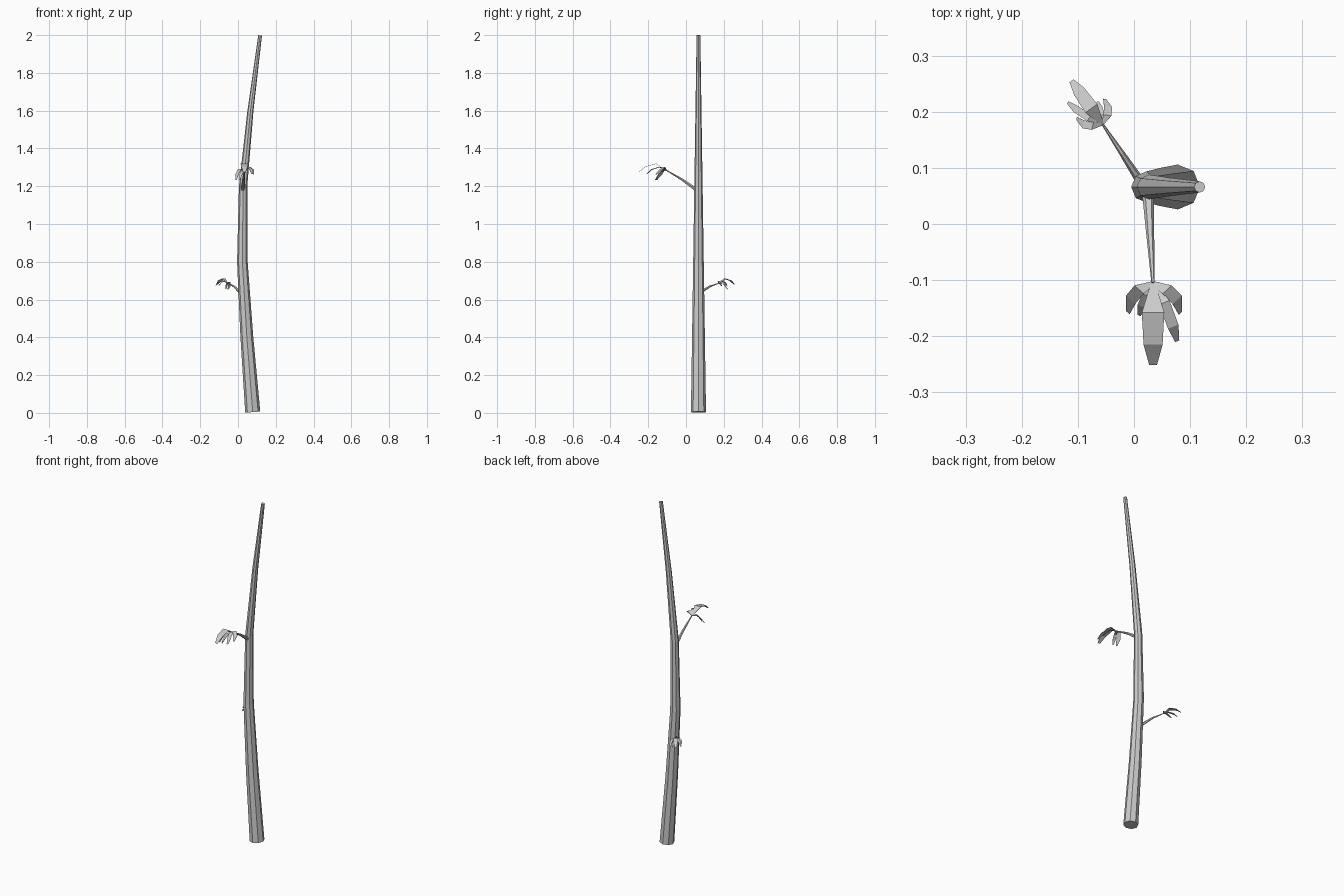
import bpy, bmesh, math
from mathutils import Vector, Matrix

if "Cube" in bpy.data.objects:
    bpy.data.objects.remove(bpy.data.objects["Cube"])


def finish(bm, name):
    me = bpy.data.meshes.new(name)
    bm.to_mesh(me)
    bm.free()
    ob = bpy.data.objects.new(name, me)
    bpy.context.collection.objects.link(ob)
    return ob


def tube(name, pts, radii, sides):
    """Tapered, capped tube whose rings stand square to the path."""
    bm = bmesh.new()
    pts = [Vector(p) for p in pts]
    rings = []
    for i, (p, r) in enumerate(zip(pts, radii)):
        t = (pts[min(i + 1, len(pts) - 1)] - pts[max(i - 1, 0)]).normalized()
        ref = Vector((0, 1, 0)) if abs(t.z) > 0.9 else Vector((0, 0, 1))
        u = ref.cross(t).normalized()
        v = t.cross(u)
        rings.append([bm.verts.new(p + r * (math.cos(a) * u + math.sin(a) * v))
                      for a in (2 * math.pi * k / sides for k in range(sides))])
    for a, b in zip(rings, rings[1:]):
        for k in range(sides):
            n = (k + 1) % sides
            bm.faces.new((a[k], a[n], b[n], b[k]))
    bm.faces.new(rings[0][::-1])
    bm.faces.new(rings[-1])
    return finish(bm, name)


# Leaf midribs in (sideways, forward, up) from the twig tip, with half widths
LEAVES = [
    ([(0, 0, 0), (0, .053, .035), (0, .110, .020), (0, .146, -.010)], (.004, .020, .017, .007)),
    ([(0, 0, 0), (.020, .035, .018), (.036, .078, .004), (.043, .104, -.020)], (.004, .010, .010, .004)),
    ([(0, 0, 0), (.025, .012, .016), (.043, .030, .002), (.049, .054, -.022)], (.004, .011, .011, .004)),
    ([(0, 0, 0), (-.025, .012, .006), (-.040, .030, -.022), (-.045, .053, -.052)], (.004, .011, .011, .004)),
    ([(0, 0, 0), (-.012, .022, -.004), (-.020, .042, -.025), (-.025, .058, -.050)], (.004, .008, .008, .003)),
]


def leaf_cluster(name, tip, forward, scale):
    """Fan of drooping flat leaves, turned to face the forward direction."""
    bm = bmesh.new()
    for path, widths in LEAVES:
        pts = [Vector(p) for p in path]
        d = pts[-1] - pts[0]
        side = Vector((d.y, -d.x, 0)).normalized()
        rows = [(bm.verts.new(p - side * w), bm.verts.new(p + side * w))
                for p, w in zip(pts, widths)]
        for a, b in zip(rows, rows[1:]):
            bm.faces.new((a[0], a[1], b[1], b[0]))
    f = Vector((forward[0], forward[1], 0)).normalized()
    s = Vector((-f.y, f.x, 0))
    m = Matrix((s, f, (0, 0, 1))).transposed().to_4x4()
    bmesh.ops.transform(bm, verts=bm.verts,
                        matrix=Matrix.Translation(tip) @ m @ Matrix.Scale(scale, 4))
    # mirrored basis, so turn the faces back up
    bmesh.ops.recalc_face_normals(bm, faces=bm.faces)
    for face in bm.faces:
        if face.normal.z < 0:
            face.normal_flip()
    ob = finish(bm, name)
    mod = ob.modifiers.new("thickness", "SOLIDIFY")
    mod.thickness = 0.002 * scale
    return ob


# Trunk: bowed, eight sided, tapering to the top
tube("trunk",
     [(.078, .066, .004), (.047, .066, .4), (.023, .066, .8),
      (.027, .066, 1.2), (.066, .066, 1.6), (.117, .066, 1.999)],
     [.040, .034, .028, .022, .016, .010], 8)

# Upper twig, to the front
tip = (.034, -.105, 1.285)
tube("upper_twig", [(.025, .06, 1.178), (.029, -.02, 1.235), tip], [.011, .007, .003], 6)
leaf_cluster("upper_leaves", tip, (0, -1), 1.0)

# Lower twig, to the back left
tip = (-.056, .178, .688)
tube("lower_twig", [(.012, .075, .638), (-.022, .127, .670), tip], [.008, .005, .002], 6)
leaf_cluster("lower_leaves", tip, (-.58, .81), .65)
